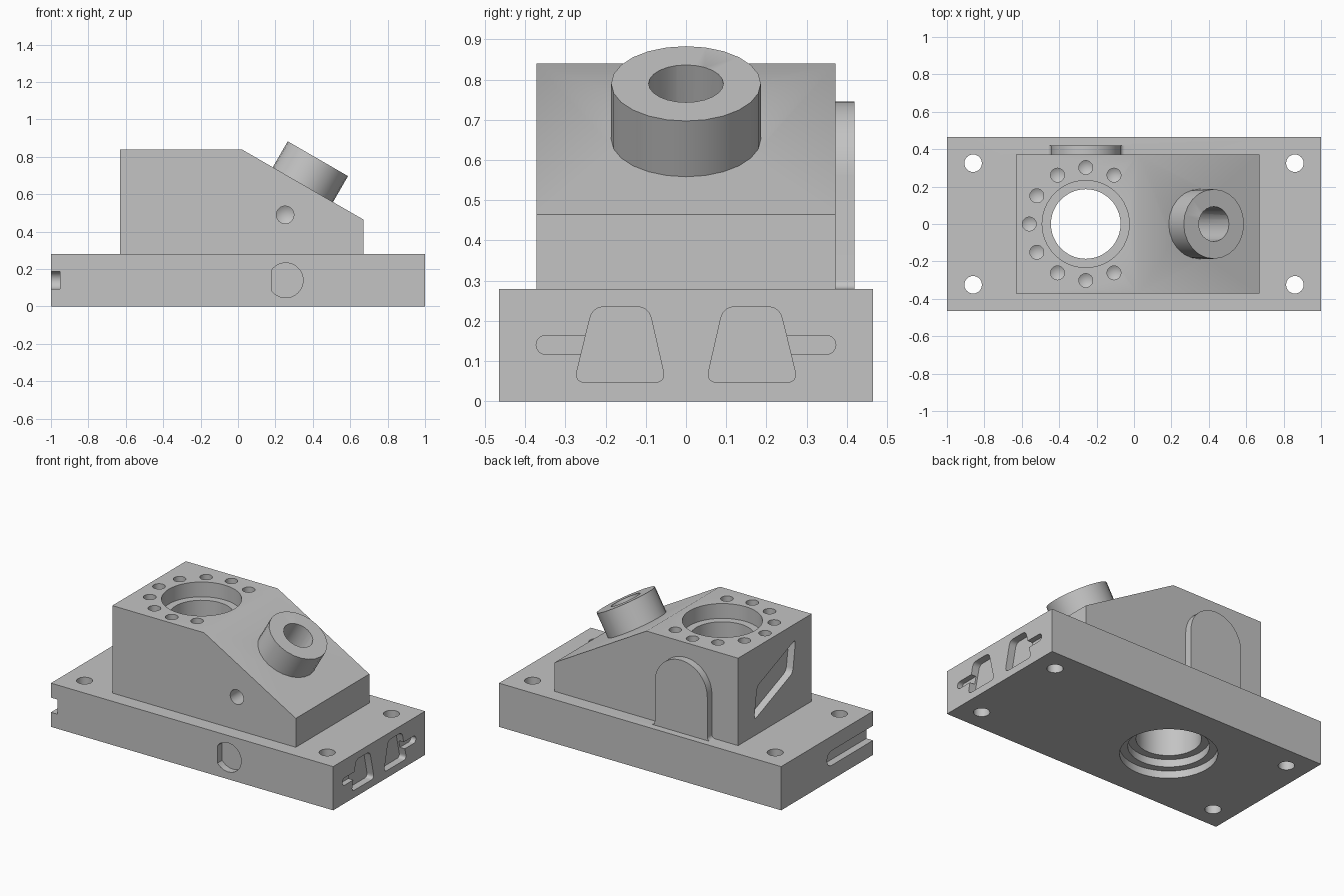
import bpy
import bmesh
from math import sin, cos, pi, radians
from mathutils import Matrix, Vector

cube = bpy.data.objects.get("Cube")
if cube:
    bpy.data.objects.remove(cube, do_unlink=True)

steel = bpy.data.materials.new("plain_grey")
steel.use_nodes = True
GREY = (0.55, 0.55, 0.55, 1)
steel.diffuse_color = GREY
steel.node_tree.nodes["Principled BSDF"].inputs["Base Color"].default_value = GREY

# Profile planes: (u, v) is drawn on the plane, w is the extrusion direction
FRONT = lambda u, v, w: (u, w, v)
SIDE = lambda u, v, w: (w, u, v)
TOP = lambda u, v, w: (u, v, w)


def to_object(name, bm):
    bmesh.ops.recalc_face_normals(bm, faces=bm.faces)
    mesh = bpy.data.meshes.new(name)
    bm.to_mesh(mesh)
    bm.free()
    mesh.materials.append(steel)
    obj = bpy.data.objects.new(name, mesh)
    bpy.context.collection.objects.link(obj)
    return obj


def prism(name, points, plane, w0, w1):
    bm = bmesh.new()
    ends = [[bm.verts.new(plane(u, v, w)) for u, v in points] for w in (w0, w1)]
    for ring in ends:
        bm.faces.new(ring)
    n = len(points)
    for i in range(n):
        j = (i + 1) % n
        bm.faces.new((ends[0][i], ends[0][j], ends[1][j], ends[1][i]))
    return to_object(name, bm)


def lathe(name, profile, place, steps=40):
    bm = bmesh.new()
    verts = [bm.verts.new((r, 0, z)) for r, z in profile]
    edges = [bm.edges.new(pair) for pair in zip(verts, verts[1:])]
    bmesh.ops.spin(bm, geom=verts + edges, cent=(0, 0, 0), axis=(0, 0, 1),
                   angle=2 * pi, steps=steps)
    bmesh.ops.remove_doubles(bm, verts=bm.verts, dist=0.0001)
    bm.transform(place)
    return to_object(name, bm)


def arc(cu, cv, r, start, end, steps=24):
    angles = [radians(start + (end - start) * i / steps) for i in range(steps + 1)]
    return [(cu + r * cos(a), cv + r * sin(a)) for a in angles]


def rounded(points, size, steps=6):
    # Replace each corner with a short curve
    out = []
    for i, p in enumerate(points):
        p = Vector(p)
        a = p + (Vector(points[i - 1]) - p).normalized() * size
        b = p + (Vector(points[(i + 1) % len(points)]) - p).normalized() * size
        for k in range(steps + 1):
            t = k / steps
            out.append(tuple(a * (1 - t) ** 2 + p * 2 * t * (1 - t) + b * t * t))
    return out


def box(u0, u1, v0, v1):
    return [(u0, v0), (u1, v0), (u1, v1), (u0, v1)]


def combine(target, tool, operation):
    mod = target.modifiers.new(operation, "BOOLEAN")
    mod.operation = operation
    mod.solver = "EXACT"
    mod.object = tool
    bpy.context.view_layer.objects.active = target
    bpy.ops.object.modifier_apply(modifier=mod.name)
    bpy.data.objects.remove(tool, do_unlink=True)


def add(tool):
    combine(body, tool, "UNION")


def cut(tool):
    combine(body, tool, "DIFFERENCE")


# Base plate and sloped block
DEPTH = 0.047
body = prism("machined_housing", box(-1, 1, -0.465, 0.465), TOP, 0, 0.28)
add(prism("sloped_block",
          [(-0.63, 0.2), (0.67, 0.2), (0.67, 0.465), (0.02, 0.84), (-0.63, 0.84)],
          FRONT, -0.372, 0.372))

# Arched pad on the back, flared at its foot
PAD_X = -0.258
right_foot = arc(0.209, 0.303, 0.023, 270, 180, 6)
outline = [(0.209, 0.2)] + right_foot + arc(0, 0.56, 0.186, 0, 180)
outline += [(-u, v) for u, v in reversed(right_foot)] + [(-0.209, 0.2)]
add(prism("arched_pad", [(PAD_X + u, v) for u, v in outline], FRONT, 0.33, 0.419))

# Angled boss on the slope with its bore
tilt = Matrix.Translation((0.427, 0, 0.79)) @ Matrix.Rotation(radians(30), 4, "Y")
add(lathe("boss", [(0, 0), (0.186, 0), (0.186, -0.2), (0, -0.2)], tilt, 24))
cut(lathe("boss_bore", [(0, 0.1), (0.093, 0.1), (0.093, -0.46), (0, -0.46)], tilt, 24))

# Stepped main bore, right through
cut(lathe("main_bore",
          [(0, -0.1), (0.28, -0.1), (0.28, 0.047), (0.233, 0.047), (0.233, 0.095),
           (0.186, 0.095), (0.186, 0.745), (0.233, 0.745), (0.233, 0.95), (0, 0.95)],
          Matrix.Translation((PAD_X, 0, 0)), 48))


def drill(r, depth, place):
    cut(lathe("drill", [(0, 0.05), (r, 0.05), (r, -depth), (0, -depth - 0.6 * r)],
              place, 24))


# Bolt circle, front hole and corner holes
for step in range(9):
    a = radians(60 + 30 * step)
    drill(0.037, 0.093,
          Matrix.Translation((PAD_X + 0.302 * cos(a), 0.302 * sin(a), 0.84)))
drill(0.047, 0.14,
      Matrix.Translation((0.252, -0.372, 0.49)) @ Matrix.Rotation(pi / 2, 4, "X"))
for x in (-0.86, 0.86):
    for y in (-0.325, 0.325):
        drill(0.047, 0.4, Matrix.Translation((x, y, 0.28)))

# D-shaped pocket on the front of the base
cut(prism("d_pocket", arc(0.255, 0.14, 0.093, -143, 143, 32), FRONT,
          -0.6, -0.465 + DEPTH))

# Open-ended slot on the right end of the base
cut(prism("end_slot", [(-0.6, 0.093)] + arc(-0.047, 0.14, 0.047, -90, 90)
          + [(-0.6, 0.187)], SIDE, -1.1, -1 + DEPTH))

# Slanted pocket on the tall end of the block
cut(prism("slanted_pocket",
          rounded([(0.21, 0.38), (0.18, 0.585), (-0.21, 0.74), (-0.18, 0.535)], 0.03),
          SIDE, -0.7, -0.63 + DEPTH))

# Paired tapered pockets with side slots on the left end of the base
taper = rounded([(0.05, 0.047), (0.278, 0.047), (0.232, 0.235), (0.093, 0.235)], 0.03)
tail = [(0.2, 0.117)] + arc(0.349, 0.1405, 0.0235, -90, 90, 12) + [(0.2, 0.164)]
for side in (-1, 1):
    for shape, depth in ((taper, DEPTH), (tail, 0.035)):
        cut(prism("tapered_pocket", [(side * u, v) for u, v in shape], SIDE,
                  1 - depth, 1.1))

# Smooth round walls, keep machined edges crisp
bpy.ops.object.select_all(action="DESELECT")
body.select_set(True)
bpy.context.view_layer.objects.active = body
bpy.ops.object.shade_smooth_by_angle(angle=radians(30))
